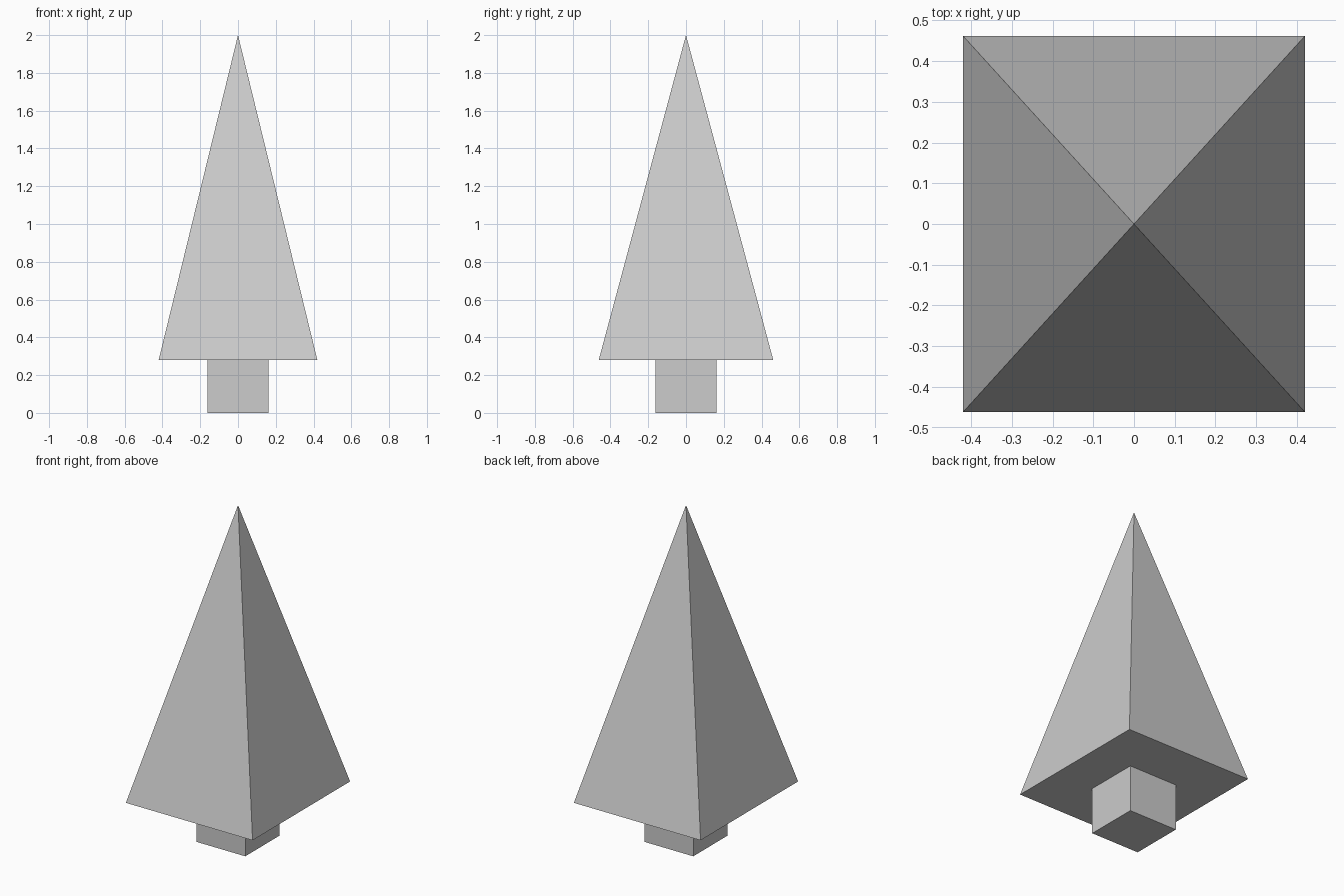
import bpy
import bmesh

default = bpy.data.objects.get("Cube")
if default:
    bpy.data.objects.remove(default, do_unlink=True)

# Single plain grey
GREY = (0.604, 0.604, 0.604, 1.0)
grey = bpy.data.materials.new("plain_grey")
grey.use_nodes = True
grey.diffuse_color = GREY
grey.node_tree.nodes["Principled BSDF"].inputs["Base Color"].default_value = GREY

BASE = 0.28   # height where the foliage begins
TOP = 2.0


def add_part(name, half_x, half_y, bottom, top, pointed=False):
    """Rectangular box, or a pyramid when pointed."""
    bm = bmesh.new()
    bmesh.ops.create_cube(bm, size=2)
    for v in bm.verts:
        upper = v.co.z > 0
        taper = 0 if upper and pointed else 1
        v.co = (v.co.x * half_x * taper, v.co.y * half_y * taper,
                top if upper else bottom)
    bmesh.ops.remove_doubles(bm, verts=bm.verts, dist=1e-5)
    bmesh.ops.recalc_face_normals(bm, faces=bm.faces)
    mesh = bpy.data.meshes.new(name)
    bm.to_mesh(mesh)
    bm.free()
    mesh.materials.append(grey)
    obj = bpy.data.objects.new(name, mesh)
    bpy.context.collection.objects.link(obj)
    return obj


# Square trunk
add_part("trunk", 0.161, 0.161, 0, BASE)
# Four-sided foliage, slightly deeper than wide
add_part("foliage", 0.42, 0.462, BASE, TOP, pointed=True)
